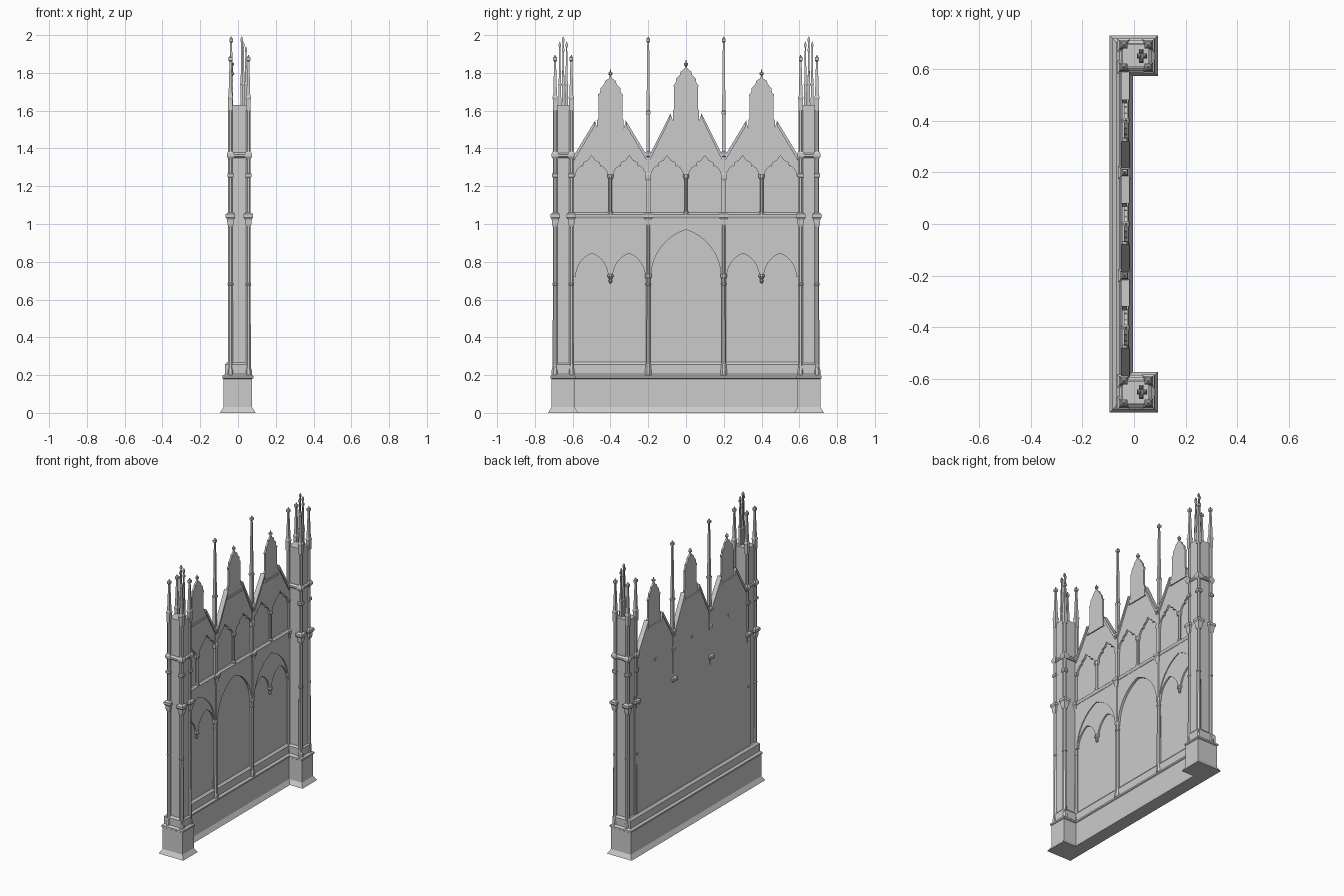
import bpy, math

if "Cube" in bpy.data.objects:
    bpy.data.objects.remove(bpy.data.objects["Cube"])


def mesh_obj(name, verts, faces):
    me = bpy.data.meshes.new(name)
    me.from_pydata(verts, [], faces)
    me.validate()
    ob = bpy.data.objects.new(name, me)
    bpy.context.collection.objects.link(ob)
    bpy.context.view_layer.objects.active = ob
    bpy.ops.object.select_all(action='DESELECT')
    ob.select_set(True)
    bpy.ops.object.mode_set(mode='EDIT')
    bpy.ops.mesh.select_all(action='SELECT')
    bpy.ops.mesh.normals_make_consistent(inside=False)
    bpy.ops.object.mode_set(mode='OBJECT')
    return ob


def stack(name, rings):
    """Closed solid from a list of equally sized rings."""
    n = len(rings[0])
    faces = [list(range(n)), [(len(rings) - 1) * n + i for i in range(n)]]
    for k in range(len(rings) - 1):
        for i in range(n):
            j = (i + 1) % n
            faces.append((k * n + i, k * n + j, k * n + n + j, k * n + n + i))
    return mesh_obj(name, [v for r in rings for v in r], faces)


def prism(name, pts, a, b, axis='x'):
    """(y,z) outline pushed along x, or (x,z) outline pushed along y."""
    put = (lambda p, t: (t, p[0], p[1])) if axis == 'x' else (lambda p, t: (p[0], t, p[1]))
    return stack(name, [[put(p, t) for p in pts] for t in (a, b)])


def tier(name, x0, x1, y0, y1, prof):
    """Stepped block; profile gives (z, inset)."""
    return stack(name, [[(x0 + d, y0 + d, z), (x1 - d, y0 + d, z), (x1 - d, y1 - d, z), (x0 + d, y1 - d, z)]
                        for z, d in prof])


def lathe(name, x, y, prof, sides=8):
    """Turned faceted part; profile gives (z, half width)."""
    rings = []
    for z, r in prof:
        r /= math.cos(math.pi / sides)
        rings.append([(x + r * math.cos((2 * i + 1) * math.pi / sides),
                       y + r * math.sin((2 * i + 1) * math.pi / sides), z) for i in range(sides)])
    return stack(name, rings)


def arch(cy, h, z, rise, n=8):
    """Two-centred pointed arch, left to right."""
    c = (rise * rise - h * h) / (2 * h)
    end = math.acos(c / (h + c))
    left = [(c - (h + c) * math.cos(end * i / n), z + (h + c) * math.sin(end * i / n)) for i in range(n + 1)]
    return [(cy + p, q) for p, q in left] + [(cy - p, q) for p, q in left[-2::-1]]


def mirrored(left):
    return left + [(-p, q) for p, q in reversed(left) if abs(p) > 1e-6]


# Base plinth of wall and end piers
BASE = [(0, 0), (.03, .018), (.18, .018), (.184, .012), (.195, .012), (.205, .025), (.255, .025), (.27, .038)]
tier('wall_plinth', -.095, -.004, -.64, .64, BASE)
# Back panel with sloped ledge
prism('back_panel', [(-.052, .2), (-.042, .2), (-.042, 1.07), (-.046, 1.085), (-.052, 1.035)], -.63, .63, 'y')
prism('back_ledge', [(-.052, 1.03), (-.04, 1.03), (-.04, 1.09)], -.63, .63, 'y')
prism('sill', [(-.045, 1.03), (-.024, 1.03), (-.019, 1.04), (-.019, 1.05), (-.03, 1.06), (-.045, 1.06)], -.62, .62, 'y')

TREFOIL = mirrored([(-.088, 1.25), (-.082, 1.275), (-.07, 1.295), (-.055, 1.307), (-.045, 1.305),
                    (-.042, 1.325), (-.02, 1.335), (0, 1.362)])

for bay, c in enumerate((-.4, 0, .4)):
    lift = .04 if c == 0 else 0
    top = [(c + .2, 1.05), (c - .2, 1.05)]
    # Lower arches
    prism('arch_frame', [(c - .2, .72)] + arch(c, .185, .72, .25) + [(c + .2, .72)] + top, -.045, -.026)
    if c:
        prism('twin_arch', [(c - .19, .72)] + arch(c - .098, .086, .72, .125) + arch(c + .098, .086, .72, .125)
              + [(c + .19, .72), (c + .19, 1.0), (c - .19, 1.0)], -.045, -.032)
        lathe('arch_pendant', -.036, c, [(.685, .003), (.695, .01), (.71, .008), (.722, .016), (.735, .014)])
    # Gable: solid panel behind, trefoil tracery in front
    roof = [(.2, 1.36), (.19, 1.365), (.082, 1.545 + lift), (.068, 1.50 + lift)]
    crown = [(c + p, z) for p, z in roof] + [(c - p, z) for p, z in reversed(roof)]
    prism('gable_panel', [(c - .2, 1.05), (c + .2, 1.05)] + crown, -.046, -.04)
    tracery = [(c + o + p, z) for o in (-.1, .1) for p, z in TREFOIL]
    prism('gable_tracery', [(c - .2, 1.25)] + tracery + [(c + .2, 1.25)] + crown, -.041, -.028)
    prism('gable_rail', [(c - .08, 1.485 + lift), (c + .08, 1.485 + lift),
                         (c + .07, 1.50 + lift), (c - .07, 1.50 + lift)], -.047, -.021)
    for s in (-1, 1):
        prism('gable_coping', [(c + s * .192, 1.335), (c + s * .085, 1.515 + lift),
                               (c + s * .08, 1.55 + lift), (c + s * .192, 1.365)], -.05, -.018)
    # Scalloped crest and its finial
    crest = mirrored([(-.07, 1.49), (-.07, 1.55), (-.063, 1.56), (-.063, 1.67), (-.067, 1.685), (-.055, 1.695),
                      (-.052, 1.72), (-.033, 1.74), (-.028, 1.757), (-.01, 1.77), (0, 1.785)])
    prism('crest', [(c + p, z + lift * 1.25) for p, z in crest], -.038, -.026)
    t = 1.775 + lift * 1.25
    lathe('crest_finial', -.032, c, [(t - .01, .005), (t + .012, .004), (t + .016, .011), (t + .026, .011),
                                     (t + .03, .004), (t + .042, .002)])
    # Small colonnette in middle of the upper arcade
    lathe('colonnette', -.033, c, [(1.05, .014), (1.065, .014), (1.07, .009), (1.235, .009),
                                   (1.24, .012), (1.25, .016), (1.262, .016)])

SHAFT = [(.2, .018), (.225, .018), (.235, .015), (.26, .013), (.675, .012), (.678, .015), (.685, .015),
         (.688, .012), (.99, .012)]
CAP = [(.985, .012), (1.0, .016), (1.025, .018), (1.035, .025), (1.052, .025), (1.06, .013)]

# Tall shafts with pinnacles between the bays
for y in (-.2, .2):
    lathe('bay_shaft', -.034, y, SHAFT + [(1.05, .012)])
    lathe('bay_shaft_capital', -.034, y, [(.71, .012), (.72, .017), (.735, .017), (.74, .012)])
    lathe('bay_capital', -.037, y, CAP, 4)
    lathe('bay_pinnacle', -.036, y, [(1.05, .011), (1.23, .011), (1.24, .016), (1.26, .016), (1.27, .012),
                                     (1.355, .012), (1.36, .019), (1.375, .019), (1.385, .01), (1.58, .01),
                                     (1.585, .013), (1.595, .013), (1.6, .009), (1.96, .005), (1.965, .01),
                                     (1.98, .01), (1.985, .004), (1.993, .002)], 4)

# End piers
for s in (-1, 1):
    ys = sorted((s * .572, s * .73))
    tier('pier_plinth', -.095, .093, *ys, BASE)
    tier('pier_core', -.044, .059, *sorted((s * .607, s * .694)), [(.2, 0), (1.63, 0)])
    tier('pier_band', -.05, .069, *sorted((s * .592, s * .71)), [(1.35, .008), (1.357, 0), (1.368, 0), (1.378, .012)])
    for x in (-.04, .055):
        for y in (s * .607, s * .693):
            lathe('pier_shaft', x, y, SHAFT + [(1.64, .012)])
            lathe('pier_capital', x, y, CAP, 4)
            lathe('pier_ring', x, y, [(1.245, .012), (1.25, .016), (1.265, .016), (1.27, .012)], 4)
            lathe('pier_block', x, y, [(1.345, .012), (1.357, .019), (1.372, .019), (1.385, .012)], 4)
            lathe('pier_pinnacle', x, y, [(1.6, .012), (1.66, .012), (1.664, .014), (1.672, .014), (1.68, .01),
                                          (1.86, .005), (1.865, .01), (1.882, .01), (1.887, .004), (1.895, .002)], 4)
    # Spire cluster on the pier
    for x, y, h in ((.02, .65, 1.993), (.028, .668, 1.965), (.028, .632, 1.965), (.042, .65, 1.94)):
        lathe('pier_spire', x, s * y, [(1.62, .008), (1.73, .007), (1.74, .009), (1.75, .006), (h - .03, .003),
                                       (h - .025, .006), (h - .012, .006), (h, .001)], 4)
